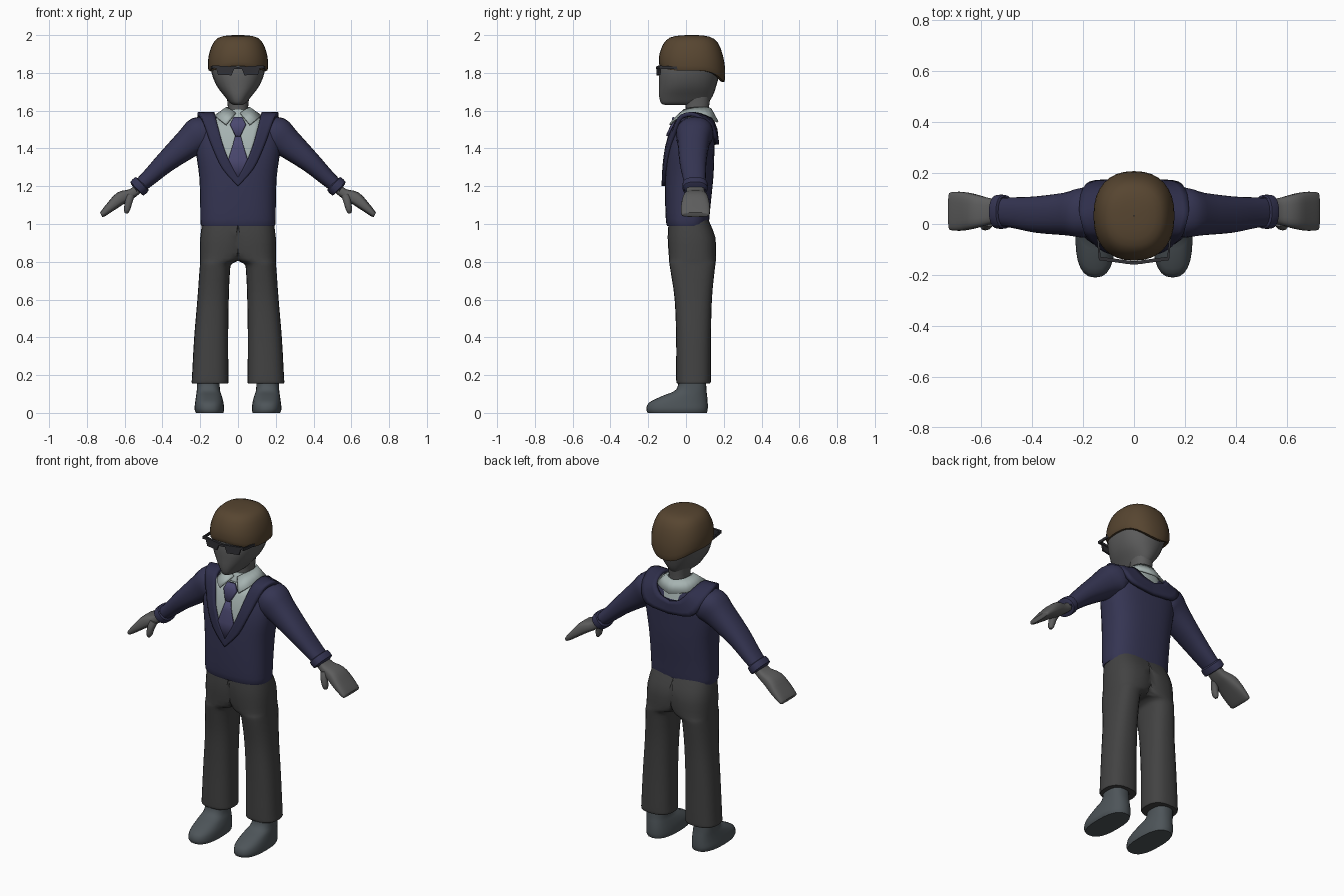
import bpy, bmesh, math
from mathutils import Vector
from mathutils.bvhtree import BVHTree

if "Cube" in bpy.data.objects:
    bpy.data.objects.remove(bpy.data.objects["Cube"])


def mat(name, r, g, b):
    m = bpy.data.materials.new(name)
    m.diffuse_color = (r, g, b, 1)
    m.use_nodes = True
    m.node_tree.nodes["Principled BSDF"].inputs["Base Color"].default_value = m.diffuse_color
    return m


NAVY = mat("navy", .035, .035, .085)
TRIM = mat("trim", .028, .028, .07)
SHIRT = mat("shirt", .38, .45, .44)
TIE = mat("tie", .07, .065, .16)
BROWN = mat("brown", .095, .06, .03)
CLOTH = mat("cloth", .055, .055, .055)
SHOE = mat("shoe", .075, .09, .1)
DARK = mat("dark", .03, .03, .035)
SKIN = mat("skin", .11, .11, .11)


def finish(name, bm, material, mirror=False, solid=0, angle=40):
    bmesh.ops.recalc_face_normals(bm, faces=bm.faces)
    me = bpy.data.meshes.new(name)
    bm.to_mesh(me)
    bm.free()
    ob = bpy.data.objects.new(name, me)
    bpy.context.collection.objects.link(ob)
    me.materials.append(material)
    for o in bpy.context.selected_objects:
        o.select_set(False)
    ob.select_set(True)
    bpy.context.view_layer.objects.active = ob
    bpy.ops.object.shade_smooth_by_angle(angle=math.radians(angle))
    if mirror:
        ob.modifiers.new("mirror", 'MIRROR')
    if solid:
        s = ob.modifiers.new("thickness", 'SOLIDIFY')
        s.thickness, s.offset = solid, 0
    return ob


def smooth_rows(rows, sub):
    """Catmull-Rom interpolation through tuples."""
    rows = [Vector(r) for r in rows]
    out = []
    for i in range(len(rows) - 1):
        a, b, c, d = rows[max(i - 1, 0)], rows[i], rows[i + 1], rows[min(i + 2, len(rows) - 1)]
        for k in range(sub):
            t = k / sub
            out.append(.5 * (2 * b + (c - a) * t + (2 * a - 5 * b + 4 * c - d) * t * t
                             + (3 * b - a - 3 * c + d) * t ** 3))
    return out + [rows[-1]]


def sup(v, n):
    return math.copysign(abs(v) ** (2 / n), v)


def skin_rings(bm, rings, closed=True):
    vs = [[bm.verts.new(p) for p in r] for r in rings]
    n = len(vs[0])
    for a, b in zip(vs, vs[1:]):
        for i in range(n if closed else n - 1):
            j = (i + 1) % n
            bm.faces.new((a[i], a[j], b[j], b[i]))
    return vs


def loft(name, rows, material, n=2.3, seg=24, sub=3, tilt=False, mirror=False, clamp=False):
    """rows: (x, y, z, half width across, half depth in y)."""
    rows = smooth_rows(rows, sub)
    rings = []
    for i, (x, y, z, ra, ry) in enumerate(rows):
        d = rows[min(i + 1, len(rows) - 1)] - rows[max(i - 1, 0)]
        across = Vector((d[2], 0, -d[0])).normalized() if tilt else Vector((1, 0, 0))
        ring = []
        for k in range(seg):
            a = 2 * math.pi * k / seg
            p = Vector((x, y, z)) + across * ra * sup(math.cos(a), n)
            p.y += ry * sup(math.sin(a), n)
            if clamp:
                p.x = max(p.x, 0)
            ring.append(p)
        rings.append(ring)
    bm = bmesh.new()
    vs = skin_rings(bm, rings)
    bm.faces.new(vs[0])
    bm.faces.new(vs[-1])
    if clamp:
        inner = [f for f in bm.faces if all(v.co.x < 1e-5 for v in f.verts)]
        bmesh.ops.delete(bm, geom=inner, context='FACES')
    return finish(name, bm, material, mirror)


def fb(z, rx, front, back, x=0):
    """Row from front and back y limits."""
    return (x, (front + back) / 2, z, rx, (back - front) / 2)


# Shoes and trousers
loft("shoe", [fb(0, .073, -.203, .11, .15), fb(.02, .078, -.21, .115, .152),
              fb(.055, .075, -.195, .115, .152), fb(.09, .068, -.125, .112, .154),
              fb(.125, .061, -.05, .108, .157), fb(.2, .06, -.04, .105, .158)],
     SHOE, n=2.5, mirror=True)
loft("trousers", [fb(.155, .088, -.042, .122, .148), fb(.16, .097, -.05, .13, .148),
                  fb(.2, .096, -.052, .132, .147), fb(.4, .09, -.052, .132, .142),
                  fb(.6, .083, -.06, .137, .132), fb(.74, .081, -.08, .15, .124),
                  fb(.79, .085, -.088, .156, .116), fb(.82, .118, -.09, .158, .084),
                  fb(.93, .14, -.097, .155, .06), fb(1.03, .14, -.09, .115, .045)],
     CLOTH, n=2.5, mirror=True, clamp=True)

# Sweater body and sleeves
torso = loft("sweater_body", [fb(.99, .185, -.09, .108), fb(1.0, .198, -.104, .12),
                              fb(1.1, .2, -.11, .13), fb(1.25, .205, -.11, .145),
                              fb(1.38, .222, -.1, .15), fb(1.48, .222, -.075, .15),
                              fb(1.545, .2, -.04, .13), fb(1.565, .16, -.015, .105)],
             NAVY, n=2.6, seg=32)
loft("sleeve", [(.15, .05, 1.49, .07, .09), (.2, .045, 1.475, .095, .098),
                (.26, .04, 1.43, .08, .085), (.38, .037, 1.33, .057, .072),
                (.46, .043, 1.255, .045, .062), (.525, .048, 1.197, .037, .055)],
     NAVY, tilt=True, mirror=True)
loft("cuff", [(.505, .048, 1.215, .036, .055), (.508, .048, 1.212, .05, .066),
              (.535, .048, 1.187, .05, .066), (.538, .048, 1.184, .03, .05)],
     NAVY, sub=2, tilt=True, mirror=True)

# Hands
loft("hand", [(.51, .05, 1.205, .025, .045), (.56, .05, 1.162, .026, .05),
              (.62, .05, 1.137, .035, .066), (.67, .05, 1.095, .027, .076),
              (.715, .05, 1.054, .017, .075), (.724, .05, 1.047, .01, .068)],
     SKIN, n=3.2, tilt=True, mirror=True)
loft("thumb", [(.568, .015, 1.155, .022, .025), (.578, -.002, 1.12, .02, .021),
               (.588, -.006, 1.075, .016, .018), (.592, -.004, 1.056, .007, .009)],
     SKIN, seg=12, tilt=True, mirror=True)

# Neck and head
loft("neck", [fb(1.52, .06, -.005, .12), fb(1.6, .053, 0, .12), fb(1.68, .06, -.01, .13)], SKIN)
loft("head", [fb(1.63, .02, -.11, .06), fb(1.64, .042, -.132, .11), fb(1.675, .07, -.142, .14),
              fb(1.73, .112, -.143, .16), fb(1.8, .14, -.142, .178), fb(1.87, .145, -.125, .185),
              fb(1.94, .105, -.08, .14), fb(1.97, .04, 0, .06)], SKIN, n=2.3)

# Hair cap with a hem that drops at the nape
bm = bmesh.new()
rings = []
for s, h in smooth_rows([(.86, .02), (.99, 0), (1.02, .14), (1, .4), (.88, .72),
                         (.68, .92), (.35, .99), (.01, 1)], 2):
    ring = []
    for k in range(32):
        a = 2 * math.pi * k / 32
        c, q = math.cos(a), math.sin(a)
        hem = 1.812 + .025 * max(0, -q) ** 4 - .06 * max(0, q) ** 3
        ring.append((.156 * s * sup(c, 2.3), .032 + .172 * s * sup(q, 2.3), hem + (2 - hem) * h))
    rings.append(ring)
skin_rings(bm, rings)
finish("hair", bm, BROWN)

# Glasses: lenses, top bar and temples
def prism(name, pts, depth, material):
    bm = bmesh.new()
    f = bm.faces.new([bm.verts.new(p) for p in pts])
    e = bmesh.ops.extrude_face_region(bm, geom=[f])
    bmesh.ops.translate(bm, vec=depth, verts=[v for v in e["geom"] if isinstance(v, bmesh.types.BMVert)])
    finish(name, bm, material, mirror=True, angle=20)


prism("lens", [(.018, -.157, 1.828), (.118, -.142, 1.832), (.106, -.144, 1.79), (.034, -.156, 1.787)],
      (0, .01, 0), DARK)
prism("frame_bar", [(0, -.16, 1.832), (.137, -.142, 1.84), (.137, -.142, 1.825), (0, -.16, 1.82)],
      (0, .014, 0), DARK)
prism("temple", [(.13, -.14, 1.838), (.145, .03, 1.83), (.145, .03, 1.816), (.13, -.14, 1.822)],
      (.008, 0, 0), DARK)

# Pieces that lie on the sweater surface
tree = BVHTree.FromObject(torso, bpy.context.evaluated_depsgraph_get())


def on_body(p, off):
    x, y, z = p
    if y < 0:
        hit = tree.ray_cast(Vector((x, -1, z)), Vector((0, 1, 0)))[0]
        return (x, min(y, hit.y if hit else y) - off, z)
    if y > .1:
        hit = tree.ray_cast(Vector((x, 1, z)), Vector((0, -1, 0)))[0]
        return (x, max(y, hit.y if hit and hit.y > 0 else y) + off, z)
    return p


def panel(name, rows, off, material, solid):
    """rows: inner xyz then outer xyz, mirrored across x = 0."""
    bm = bmesh.new()
    strips = []
    for r in rows:
        a, b = Vector(r[:3]), Vector(r[3:])
        strips.append([on_body(a.lerp(b, k / 4), off) for k in range(5)])
    skin_rings(bm, strips, closed=False)
    finish(name, bm, material, mirror=True, solid=solid)


band = [(0, -.1, 1.245, 0, -.1, 1.2), (.045, -.1, 1.33, .08, -.09, 1.29),
        (.08, -.085, 1.42, .132, -.07, 1.4), (.102, -.06, 1.5, .17, -.05, 1.5),
        (.12, -.02, 1.565, .198, -.015, 1.57), (.125, .045, 1.582, .215, .05, 1.577),
        (.108, .12, 1.555, .198, .125, 1.515), (.065, .145, 1.51, .15, .155, 1.44),
        (0, .15, 1.49, 0, .155, 1.42)]
panel("neck_band", smooth_rows(band, 3), .007, TRIM, .022)
panel("shirt_front", [(0, -.03, z, x, -.03, z) for z, x in
                      ((1.23, .005), (1.33, .055), (1.42, .09), (1.5, .112), (1.56, .125))],
      .004, SHIRT, .006)
panel("tie_blade", [(0, -.03, z, x, -.03, z) for z, x in
                    ((1.235, .004), (1.34, .052), (1.41, .03), (1.475, .012))], .011, TIE, .01)
panel("tie_knot", [(0, -.045, z, x, -.045, z) for z, x in
                   ((1.465, .012), (1.525, .042), (1.565, .022))], .018, TIE, .018)

# Shirt yoke and folded collar
loft("shirt_yoke", [fb(1.5, .13, -.04, .15), fb(1.56, .115, -.03, .135), fb(1.605, .06, -.008, .125)], SHIRT)
bm = bmesh.new()
collar = smooth_rows([(.012, -.022, 1.585, .062, -.085, 1.525), (.04, -.008, 1.605, .1, -.055, 1.555),
                      (.06, .05, 1.615, .122, .045, 1.572), (.045, .11, 1.615, .095, .13, 1.555),
                      (0, .13, 1.61, 0, .168, 1.54)], 3)
skin_rings(bm, [[r[:3], r[3:]] for r in collar], closed=False)
finish("shirt_collar", bm, SHIRT, mirror=True, solid=.01)
